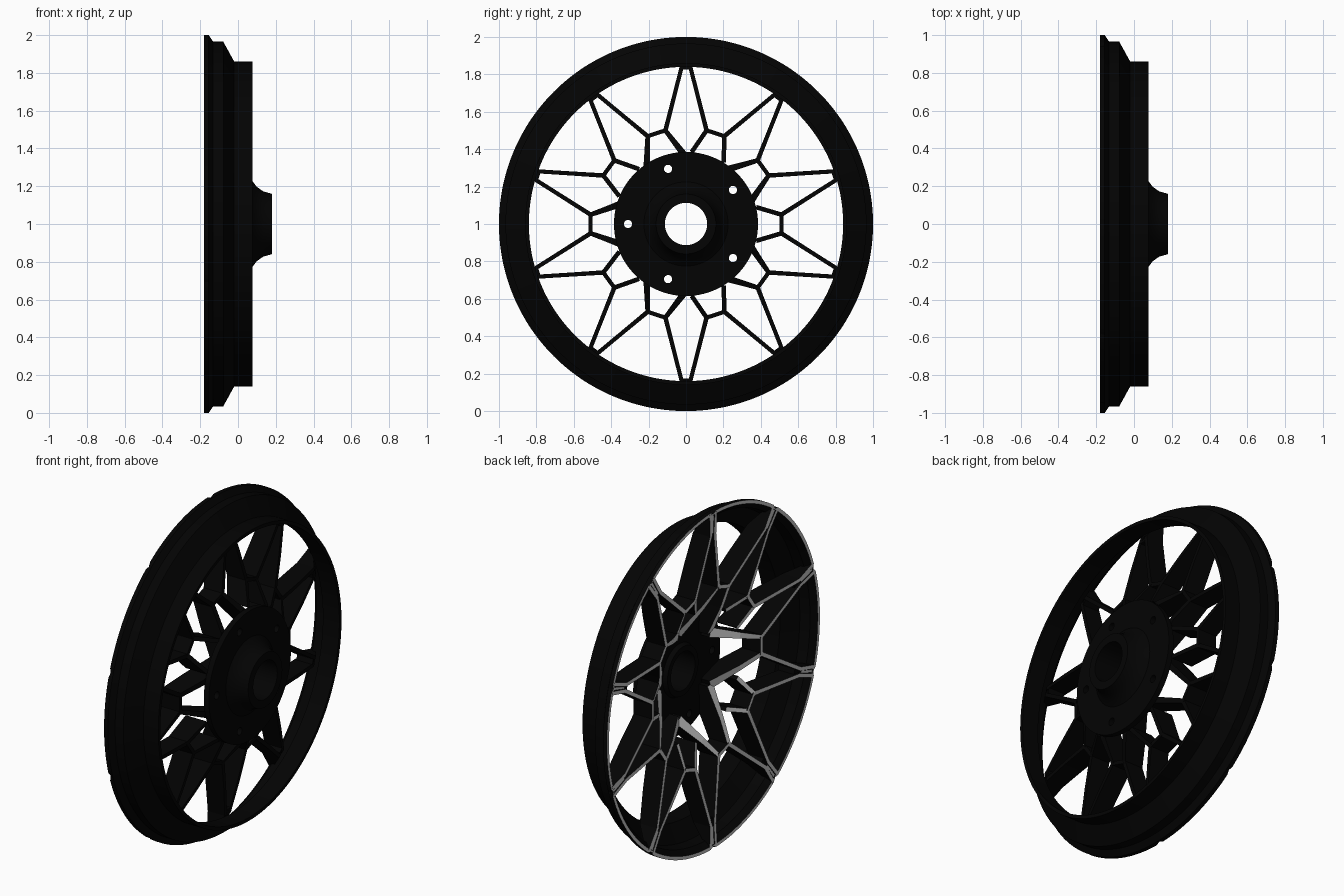
import bpy, bmesh, math
from mathutils import Vector, Matrix

if "Cube" in bpy.data.objects:
    bpy.data.objects.remove(bpy.data.objects["Cube"])

def material(name, v):
    m = bpy.data.materials.new(name)
    m.diffuse_color = (v, v, v, 1)
    m.use_nodes = True
    m.node_tree.nodes["Principled BSDF"].inputs["Base Color"].default_value = m.diffuse_color
    return m

BLACK, GREY = material("gloss_black", 0.001), material("machined_face", 0.6)

def finish(bm, name, smooth=True):
    bmesh.ops.recalc_face_normals(bm, faces=bm.faces)
    me = bpy.data.meshes.new(name)
    bm.to_mesh(me)
    bm.free()
    me.materials.append(BLACK)
    me.materials.append(GREY)
    ob = bpy.data.objects.new(name, me)
    bpy.context.collection.objects.link(ob)
    bpy.context.view_layer.objects.active = ob
    ob.select_set(True)
    if smooth:
        bpy.ops.object.shade_smooth_by_angle(angle=math.radians(25))
    ob.select_set(False)
    return ob

def lathe(profile, n, grey=(), notch=None):
    """Closed (x, r) profile turned about the wheel axle."""
    bm = bmesh.new()
    rings = []
    for k in range(n):
        a = 2 * math.pi * k / n
        ring = []
        for i, (x, r) in enumerate(profile):
            if notch and i == 0 and k % notch[0] == notch[1]:
                r -= 0.013
            ring.append(bm.verts.new((x, r * math.cos(a), 1 + r * math.sin(a))))
        rings.append(ring)
    m = len(profile)
    for k in range(n):
        A, B = rings[k], rings[(k + 1) % n]
        for i in range(m):
            j = (i + 1) % m
            f = bm.faces.new((A[i], A[j], B[j], B[i]))
            f.material_index = int(i in grey)
    return bm

def lerp(table, r):
    for (r0, v0), (r1, v1) in zip(table, table[1:]):
        if r <= r1:
            t = max(0, (r - r0) / (r1 - r0))
            return v0 + (v1 - v0) * t
    return table[-1][1]

# spoke face and spoke back positions along the axle, by radius
FRONT = [(.25, .0), (.38, -.085), (.51, -.14), (.85, -.178), (1, -.181)]
BACK = [(.25, .055), (.385, .05), (.51, -.02), (.85, -.06), (.95, -.13), (1, -.168)]

def rot(p, deg):
    return Matrix.Rotation(math.radians(deg), 2) @ Vector(p)

def strip(bm, pts, widths, sink=0.0, mat=1):
    """Mitred deep rib along a path in the wheel plane."""
    secs = []
    for i, p in enumerate(pts):
        d0 = (p - pts[i - 1]).normalized() if i else None
        d1 = (pts[i + 1] - p).normalized() if i < len(pts) - 1 else None
        d = ((d0 or d1) + (d1 or d0)).normalized()
        nrm = Vector((-d.y, d.x))
        w = widths[i] / 2 / max(.6, d.dot(d1 or d0))
        x0, x1 = lerp(FRONT, p.length) + sink, lerp(BACK, p.length)
        a, b = p + nrm * w, p - nrm * w
        secs.append([bm.verts.new((x, q.x, 1 + q.y))
                     for x, q in ((x0, a), (x0, b), (x1, b), (x1, a))])
    for A, B in zip(secs, secs[1:]):
        for i in range(4):
            j = (i + 1) % 4
            f = bm.faces.new((A[i], A[j], B[j], B[i]))
            f.material_index = mat if i == 0 else 0
    bm.faces.new(secs[0])
    bm.faces.new(secs[-1])

# rim barrel with thin machined front edge
finish(lathe([(-.18, 1), (-.155, 1), (-.132, .965), (-.078, .965), (-.02, .86),
              (.078, .86), (.078, .84), (-.03, .84), (-.09, .94),
              (-.15, .95), (-.18, .98)], 240, grey=(10,), notch=(24, 12)), "rim")

# hub flange, rear cone and bore
hub = finish(lathe([(.045, .385), (.078, .385), (.078, .225), (.098, .198),
                    (.133, .173), (.179, .16), (.179, .113), (.02, .113),
                    (.02, .145), (.045, .155)], 96), "hub", False)

# five lug holes
bm = bmesh.new()
for k in range(5):
    c = rot((.31, 0), 36 + 72 * k)
    M = Matrix.Translation((.06, c.x, 1 + c.y)) @ Matrix.Rotation(math.pi / 2, 4, 'Y')
    bmesh.ops.create_cone(bm, cap_ends=True, segments=24, radius1=.022,
                          radius2=.022, depth=.2, matrix=M)
cutter = finish(bm, "lug_hole_cutter", False)
cutter.hide_render = True
mod = hub.modifiers.new("lug_holes", 'BOOLEAN')
mod.object, mod.operation, mod.solver = cutter, 'DIFFERENCE', 'EXACT'
bpy.context.view_layer.objects.active = hub
hub.select_set(True)
bpy.ops.object.modifier_apply(modifier=mod.name)
bpy.data.objects.remove(cutter)
bpy.ops.object.shade_smooth_by_angle(angle=math.radians(25))
hub.select_set(False)

# ten mirrored spoke units: forked arms, cross bar and inner legs
bm = bmesh.new()
for k in range(10):
    base = 36 * k
    for s in (1, -1):
        rim_end, fork, node = rot((.99, -.025), 18), rot((.86, -.018), 18), Vector((.51, .05))
        path = [rim_end, fork, fork.lerp(node, .5), node]
        wid = [.022, .022, .022, .024]
        if k % 2 == 1:   # long leg running to the V point beside the hub
            path += [Vector((.38, .096)), rot((.265, 0), 36)]
            wid += [.034, .055]
        else:            # short leg joining the V arm
            path += [Vector((.375, .09))]
            wid += [.024]
        strip(bm, [rot((p.x, p.y * s), base) for p in path], wid)
    strip(bm, [rot((.51, t), base) for t in (-.052, .052)], [.022, .022])
    # recessed web between the paired arms at the rim
    strip(bm, [rot((r, 0), base + 18) for r in (.825, .9, .985)],
          [.03, .04, .045], sink=.012, mat=0)
    # centre stripe on the web
    strip(bm, [rot((r, 0), base + 18) for r in (.87, .99)], [.012, .018], sink=.003)
finish(bm, "spokes", False)
